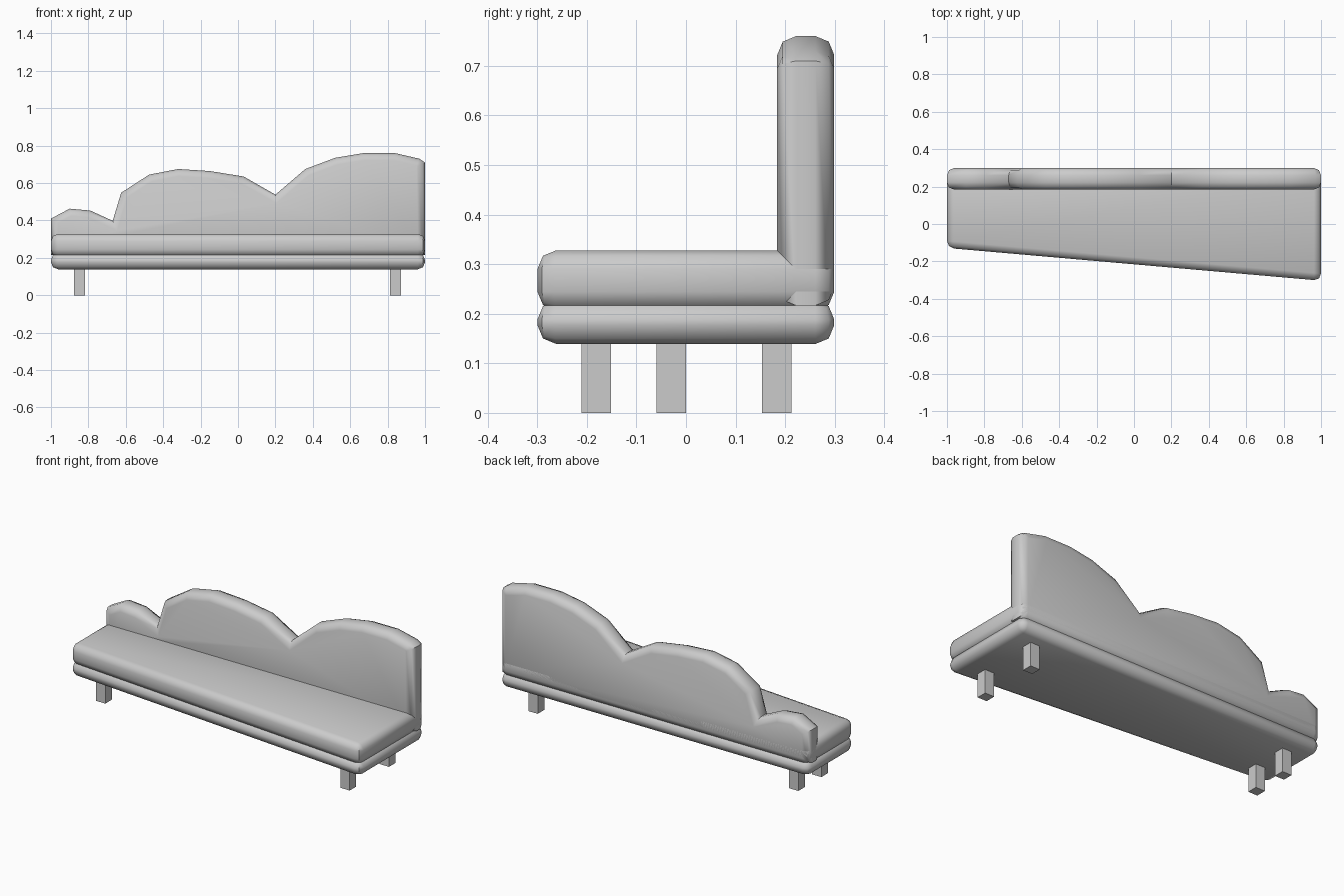
import bpy, bmesh
from mathutils import Vector

if "Cube" in bpy.data.objects:
    bpy.data.objects.remove(bpy.data.objects["Cube"])

BEVEL = 0.038
BACK_Y = 0.299


def prism(name, outline, direction, bevel_all=True, bevel=BEVEL, smooth=True):
    """Extrude a planar outline along direction, rounding all or only cap edges."""
    bm = bmesh.new()
    d = Vector(direction)
    cap = bm.faces.new([bm.verts.new(p) for p in outline])
    geo = bmesh.ops.extrude_face_region(bm, geom=[cap], use_keep_orig=True)["geom"]
    bmesh.ops.translate(bm, vec=d, verts=[g for g in geo if isinstance(g, bmesh.types.BMVert)])
    bmesh.ops.recalc_face_normals(bm, faces=bm.faces)
    axis = d.normalized()
    edges = [e for e in bm.edges if bevel_all or
             abs((e.verts[0].co - e.verts[1].co).normalized().dot(axis)) < 0.5]
    if bevel:
        bmesh.ops.bevel(bm, geom=edges, offset=bevel, offset_type='OFFSET',
                        segments=2, profile=0.5, affect='EDGES', clamp_overlap=True)
    mesh = bpy.data.meshes.new(name)
    bm.to_mesh(mesh)
    bm.free()
    ob = bpy.data.objects.new(name, mesh)
    bpy.context.collection.objects.link(ob)
    if smooth:
        bpy.ops.object.select_all(action='DESELECT')
        ob.select_set(True)
        bpy.context.view_layer.objects.active = ob
        bpy.ops.object.shade_smooth_by_angle(angle=0.84)
    return ob


# Base and seat cushion share a tapered footprint and meet in a shallow groove
def footprint(z):
    return [(-1, -0.128, z), (1, -0.303, z), (1, BACK_Y, z), (-1, BACK_Y, z)]


prism("base", footprint(0.139), (0, 0, 0.0875))
prism("seat", footprint(0.2065), (0, 0, 0.1215))

# Backrest with three uneven scallops
scallops = [(-1, 0.41), (-0.9, 0.463), (-0.79, 0.453), (-0.67, 0.398),
            (-0.625, 0.548), (-0.475, 0.645), (-0.32, 0.675), (-0.15, 0.664),
            (0.03, 0.635), (0.2, 0.538), (0.36, 0.675), (0.52, 0.735),
            (0.67, 0.76), (0.84, 0.76), (0.97, 0.73), (1, 0.71)]
profile = [(1, 0.2165), (-1, 0.2165)] + scallops
prism("backrest", [(x, 0.184, z) for x, z in profile], (0, BACK_Y - 0.184, 0), bevel_all=False)

# Square legs
for name, x, y in [("front_leg_left", -0.848, -0.03), ("front_leg_right", 0.842, -0.181),
                   ("back_leg_left", -0.848, 0.183), ("back_leg_right", 0.842, 0.183)]:
    h = 0.03
    prism(name, [(x - h, y - h, 0), (x + h, y - h, 0), (x + h, y + h, 0), (x - h, y + h, 0)],
          (0, 0, 0.15), bevel=0, smooth=False)
